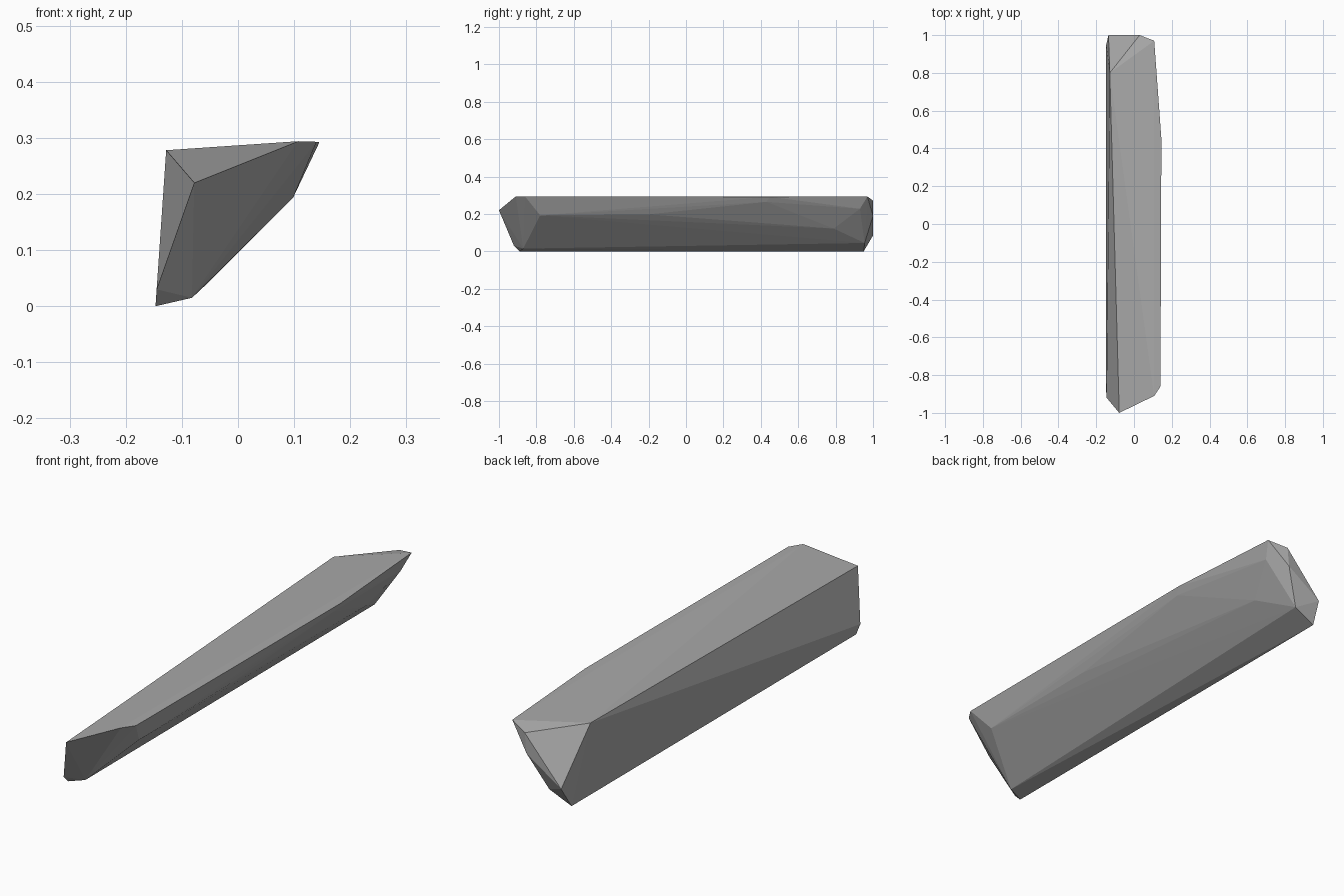
import bpy
import bmesh

default_cube = bpy.data.objects.get("Cube")
if default_cube:
    bpy.data.objects.remove(default_cube, do_unlink=True)


def flat_material(name, colour):
    material = bpy.data.materials.new(name)
    material.use_nodes = True
    material.diffuse_color = colour
    shader = next(n for n in material.node_tree.nodes if n.type == "BSDF_PRINCIPLED")
    shader.inputs["Base Color"].default_value = colour
    return material


def convex_stone(name, corners, material):
    """Wrap a set of chiselled corners in flat facets."""
    bm = bmesh.new()
    for corner in corners:
        bm.verts.new(corner)
    hull = bmesh.ops.convex_hull(bm, input=bm.verts[:])
    unused = {v for v in hull["geom_interior"] + hull["geom_unused"]
              if isinstance(v, bmesh.types.BMVert)}
    bmesh.ops.delete(bm, geom=list(unused), context="VERTS")
    bmesh.ops.recalc_face_normals(bm, faces=bm.faces[:])
    mesh = bpy.data.meshes.new(name)
    bm.to_mesh(mesh)
    bm.free()
    mesh.materials.append(material)
    stone = bpy.data.objects.new(name, mesh)
    bpy.context.collection.objects.link(stone)
    return stone


# Pointed front end: tip, top corners, underside and foot
front_end = [
    (-.078, -1, .22), (.107, -.91, .294), (.14, -.86, .293),
    (.098, -.78, .193), (.025, -.86, .15),
    (-.145, -.92, .03), (-.147, -.89, 0), (-.082, -.87, .015),
]

# Long flank: widest top edge and the shallow bulge below it
flank = [(.145, .45, .292), (.132, .43, .265), (.098, -.2, .198), (.025, .79, .122)]

# Blunt rear end: ridge corner, back rim and foot
rear_end = [
    (-.128, .8, .278), (.03, 1, .272), (.107, .97, .293),
    (.085, .93, .228), (.022, 1, .19), (-.135, 1, .085),
    (-.147, .95, 0), (-.05, .955, .045),
]

stone_grey = flat_material("stone grey", (.4, .4, .4, 1))
convex_stone("stone_slab", front_end + flank + rear_end, stone_grey)
